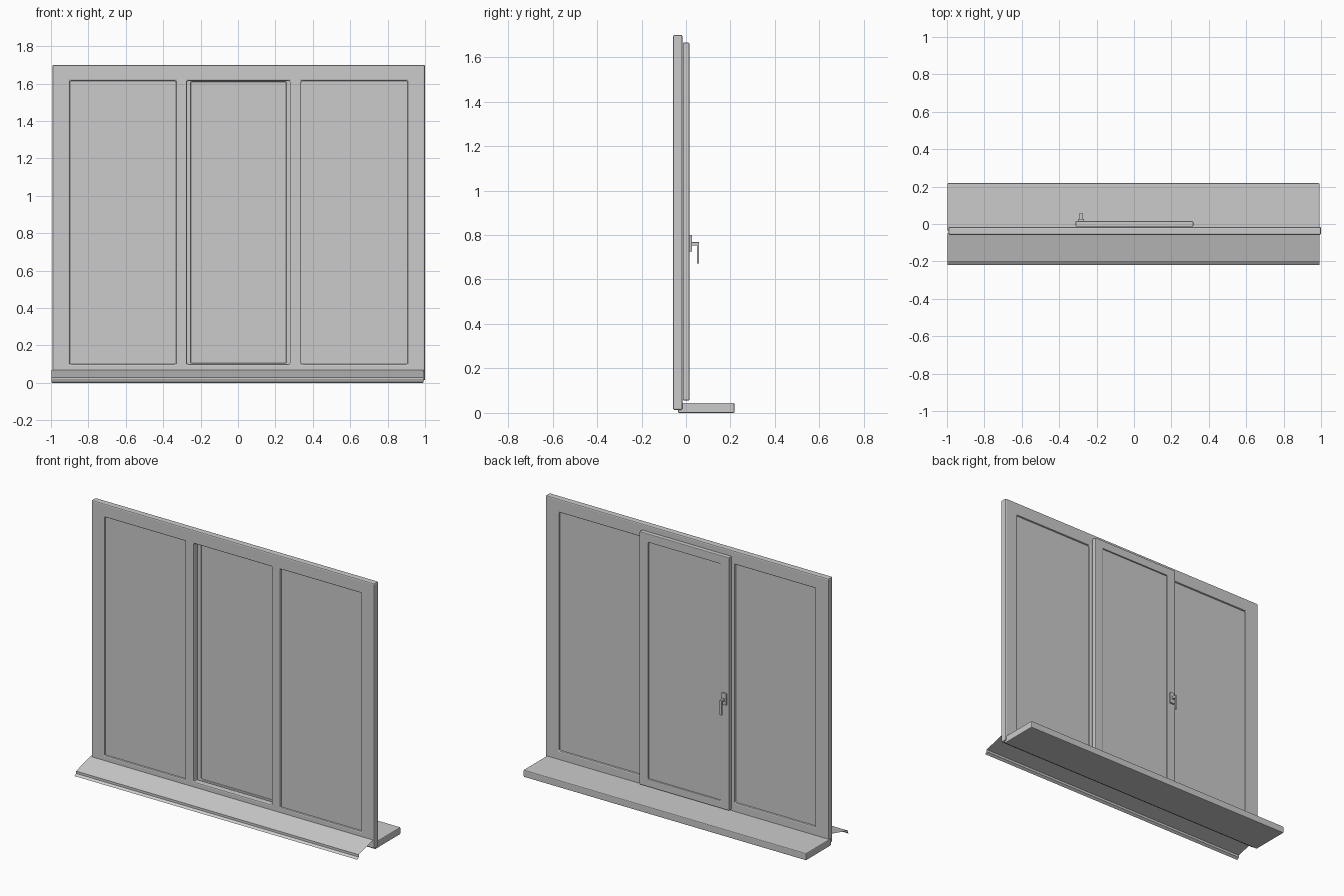
import bpy, bmesh

if "Cube" in bpy.data.objects:
    bpy.data.objects.remove(bpy.data.objects["Cube"])


def finish(name, bm, bevel=0.0, segments=2):
    bmesh.ops.recalc_face_normals(bm, faces=bm.faces)
    mesh = bpy.data.meshes.new(name)
    bm.to_mesh(mesh)
    bm.free()
    obj = bpy.data.objects.new(name, mesh)
    bpy.context.collection.objects.link(obj)
    if bevel:
        mod = obj.modifiers.new("bevel", 'BEVEL')
        mod.width = bevel
        mod.segments = segments
        mod.limit_method = 'ANGLE'
    return obj


def box(name, x, y, z, bevel=0.0):
    bm = bmesh.new()
    bmesh.ops.create_cube(bm, size=1)
    for v in bm.verts:
        v.co = [a + (c + 0.5) * (b - a) for c, (a, b) in zip(v.co, (x, y, z))]
    return finish(name, bm, bevel)


def pierced_panel(name, xs, zs, y, bevel):
    """Slab over a grid of columns and rows; odd column + odd row cells are open."""
    bm = bmesh.new()
    grid = [[bm.verts.new((x, y[0], z)) for z in zs] for x in xs]
    for i in range(len(xs) - 1):
        for j in range(len(zs) - 1):
            if not (i % 2 and j % 2):
                bm.faces.new((grid[i][j], grid[i + 1][j],
                              grid[i + 1][j + 1], grid[i][j + 1]))
    ext = bmesh.ops.extrude_face_region(bm, geom=bm.faces[:], use_keep_orig=True)
    for v in ext["geom"]:
        if isinstance(v, bmesh.types.BMVert):
            v.co.y = y[1]
    return finish(name, bm, bevel)


# Main frame with three openings
frame_x = [-0.992, -0.898, -0.332, -0.272, 0.277, 0.338, 0.906, 1.0]
pierced_panel("window_frame", frame_x, [0.013, 0.10, 1.615, 1.70],
              (-0.058, -0.016), 0.007)

# Fixed side panes
box("left_glass", (-0.905, -0.325), (-0.047, -0.027), (0.093, 1.622))
box("right_glass", (0.331, 0.913), (-0.047, -0.027), (0.093, 1.622))

# Opening sash on the inside and its pane
pierced_panel("center_sash", [-0.312, -0.252, 0.257, 0.317],
              [0.056, 0.105, 1.61, 1.665], (-0.014, 0.015), 0.004)
box("center_glass", (-0.258, 0.263), (-0.006, 0.006), (0.099, 1.616))

# Handle: back plate, spindle, lever
box("handle_plate", (-0.300, -0.267), (0.014, 0.027), (0.725, 0.80), 0.003)
box("handle_spindle", (-0.291, -0.276), (0.025, 0.058), (0.752, 0.768), 0.002)
box("handle_lever", (-0.291, -0.276), (0.049, 0.059), (0.672, 0.768), 0.002)

# Interior sill board
box("interior_sill", (-0.998, 0.992), (-0.036, 0.218), (0.0, 0.045), 0.005)

# Exterior sloping sheet with a folded drip lip
bm = bmesh.new()
profile = [(-0.050, 0.070), (-0.203, 0.030), (-0.203, 0.015), (-0.218, 0.004)]
rows = [[bm.verts.new((x, y, z)) for x in (-0.998, 0.992)] for y, z in profile]
for a, b in zip(rows, rows[1:]):
    bm.faces.new((b[0], b[1], a[1], a[0]))
finish("exterior_ledge", bm)
